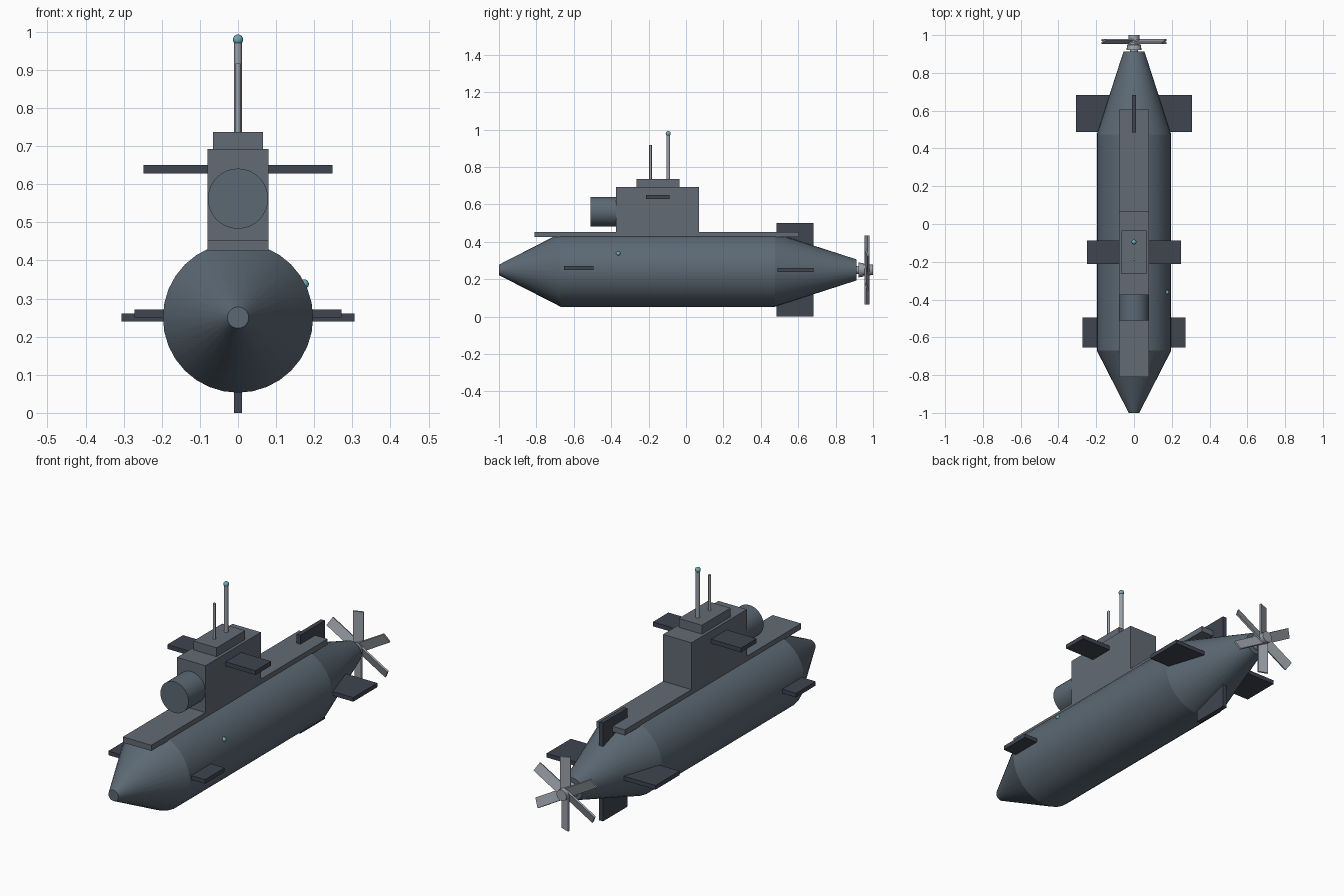
import bpy, bmesh
from math import radians, pi, cos, sin
from mathutils import Matrix, Vector

if "Cube" in bpy.data.objects:
    bpy.data.objects.remove(bpy.data.objects["Cube"])

CZ = 0.25  # height of the hull axis


def material(name, rgb):
    m = bpy.data.materials.new(name)
    m.diffuse_color = (*rgb, 1)
    m.use_nodes = True
    m.node_tree.nodes["Principled BSDF"].inputs["Base Color"].default_value = m.diffuse_color
    return m


HULL = material("hull_paint", (0.105, 0.14, 0.175))
SAIL = material("sail_paint", (0.125, 0.145, 0.175))
FIN = material("fin_paint", (0.05, 0.058, 0.08))
METAL = material("metal", (0.33, 0.36, 0.4))
LAMP = material("lamp", (0.15, 0.4, 0.45))


def finish(name, bm, mat, angle=None):
    bmesh.ops.recalc_face_normals(bm, faces=bm.faces)
    me = bpy.data.meshes.new(name)
    bm.to_mesh(me)
    bm.free()
    me.materials.append(mat)
    ob = bpy.data.objects.new(name, me)
    bpy.context.collection.objects.link(ob)
    if angle:
        bpy.ops.object.select_all(action='DESELECT')
        ob.select_set(True)
        bpy.context.view_layer.objects.active = ob
        bpy.ops.object.shade_smooth_by_angle(angle=radians(angle))
    return ob


def box(name, x, y, z, mat):
    """Box from (min, max) ranges."""
    bm = bmesh.new()
    size = [r[1] - r[0] for r in (x, y, z)]
    mid = [(r[0] + r[1]) / 2 for r in (x, y, z)]
    bmesh.ops.create_cube(bm, size=1, matrix=Matrix.Translation(mid) @ Matrix.Diagonal((*size, 1)))
    return finish(name, bm, mat)


def lathe(name, profile, mat, base=(0, 0, 0), axis='Y', seg=32, angle=15):
    """Closed solid of revolution from (position, radius) pairs."""
    bm = bmesh.new()
    rings = []
    for p, r in profile:
        ring = []
        for i in range(seg):
            a = 2 * pi * i / seg
            u, v = r * cos(a), r * sin(a)
            co = (u, p, v) if axis == 'Y' else (u, v, p)
            ring.append(bm.verts.new(Vector(co) + Vector(base)))
        rings.append(ring)
    for a, b in zip(rings, rings[1:]):
        for i in range(seg):
            j = (i + 1) % seg
            bm.faces.new((a[i], a[j], b[j], b[i]))
    bm.faces.new(rings[0])
    bm.faces.new(rings[-1])
    return finish(name, bm, mat, angle)


def ball(name, loc, r):
    bm = bmesh.new()
    bmesh.ops.create_uvsphere(bm, u_segments=16, v_segments=10, radius=r,
                              matrix=Matrix.Translation(loc))
    return finish(name, bm, LAMP, 40)


# Hull with conical nose and tail
lathe("hull", [(-1, 0.028), (-0.67, 0.197), (0.475, 0.197), (0.912, 0.056)], HULL, (0, 0, CZ))

# Deck and sail
box("deck", (-0.08, 0.08), (-0.81, 0.605), (0.425, 0.454), SAIL)
box("sail", (-0.08, 0.08), (-0.375, 0.07), (0.44, 0.692), SAIL)
box("sail_cap", (-0.065, 0.065), (-0.265, -0.035), (0.69, 0.737), SAIL)
lathe("sail_drum", [(-0.51, 0.079), (-0.365, 0.079)], HULL, (0, 0, 0.562))

# Masts and lamps
lathe("antenna", [(0.73, 0.01), (0.972, 0.01)], METAL, (0, -0.095, 0), 'Z', 12, 40)
lathe("periscope", [(0.73, 0.007), (0.917, 0.007)], METAL, (0, -0.19, 0), 'Z', 12, 40)
ball("antenna_lamp", (0, -0.095, 0.979), 0.0135)
ball("side_lamp", (0.174, -0.362, 0.338), 0.012)

# Paired planes on both sides
for side, s in (("right", 1), ("left", -1)):
    for name, x0, x1, y, z in (
            ("bow_plane", 0.15, 0.272, (-0.653, -0.495), (0.25, 0.271)),
            ("sail_plane", 0.07, 0.248, (-0.213, -0.088), (0.628, 0.65)),
            ("tail_plane", 0.05, 0.306, (0.488, 0.682), (0.24, 0.261))):
        box(f"{name}_{side}", sorted((s * x0, s * x1)), y, z, FIN)

# Rudders above and below
box("upper_rudder", (-0.011, 0.011), (0.485, 0.682), (0.3, 0.5), FIN)
box("lower_rudder", (-0.011, 0.011), (0.485, 0.682), (0.0, 0.2), FIN)

# Propeller: shaft, hub and six pitched blades
lathe("propeller_shaft", [(0.9, 0.022), (0.94, 0.022)], METAL, (0, 0, CZ), seg=16, angle=40)
lathe("propeller_hub", [(0.922, 0.04), (0.948, 0.036), (0.95, 0.03), (1.0, 0.028)],
      METAL, (0, 0, CZ), seg=16, angle=30)
bm = bmesh.new()
for i in range(6):
    bmesh.ops.create_cube(bm, size=1, matrix=(
        Matrix.Translation((0, 0.967, CZ)) @ Matrix.Rotation(i * pi / 3, 4, 'Y')
        @ Matrix.Rotation(radians(20), 4, 'Z')
        @ Matrix.Translation((0, 0, 0.1)) @ Matrix.Diagonal((0.05, 0.009, 0.17, 1))))
finish("propeller_blades", bm, METAL)
